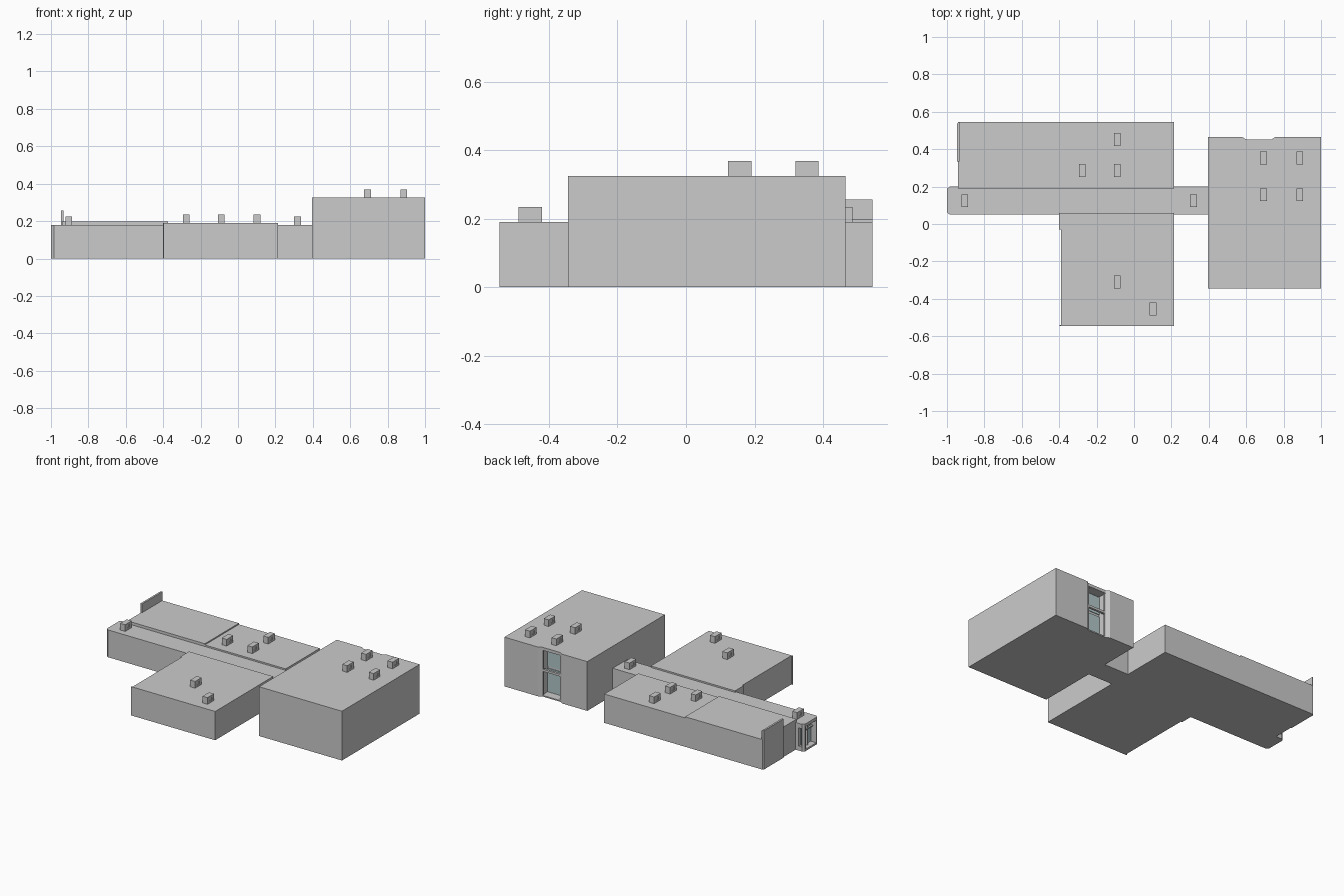
import bpy, bmesh

if "Cube" in bpy.data.objects:
    bpy.data.objects.remove(bpy.data.objects["Cube"])

glass_mat = bpy.data.materials.new("pale_glass")
glass_mat.diffuse_color = (0.45, 0.58, 0.6, 1)
glass_mat.use_nodes = True
glass_mat.node_tree.nodes["Principled BSDF"].inputs["Base Color"].default_value = glass_mat.diffuse_color


def prism(name, outline, z0, z1, mat=None):
    """Extrude a plan outline between two heights."""
    bm = bmesh.new()
    face = bm.faces.new([bm.verts.new((x, y, z0)) for x, y in outline])
    top = bmesh.ops.extrude_face_region(bm, geom=[face])["geom"]
    for v in top:
        if isinstance(v, bmesh.types.BMVert):
            v.co.z = z1
    bmesh.ops.recalc_face_normals(bm, faces=bm.faces)
    mesh = bpy.data.meshes.new(name)
    bm.to_mesh(mesh)
    bm.free()
    ob = bpy.data.objects.new(name, mesh)
    bpy.context.collection.objects.link(ob)
    if mat:
        mesh.materials.append(mat)
    return ob


def box(name, x0, x1, y0, y1, z0, z1, mat=None):
    return prism(name, [(x0, y0), (x1, y0), (x1, y1), (x0, y1)], z0, z1, mat)


def cut(target, *cutters):
    """Subtract each cutter and throw it away."""
    for c in cutters:
        mod = target.modifiers.new("cut", "BOOLEAN")
        mod.operation = "DIFFERENCE"
        mod.solver = "EXACT"
        mod.object = c
        bpy.context.view_layer.objects.active = target
        bpy.ops.object.modifier_apply(modifier=mod.name)
        bpy.data.objects.remove(c)


# tall hall with shallow splayed notch and entrance recess at the back
hall = prism("tall_hall", [(0.395, -0.345), (1, -0.345), (1, 0.465), (0.755, 0.465),
                           (0.735, 0.452), (0.6, 0.452), (0.578, 0.465), (0.395, 0.465)], 0, 0.325)
cut(hall, box("hall_recess", 0.6, 0.735, 0.39, 0.5, 0.008, 0.305))
box("hall_transom", 0.6, 0.735, 0.435, 0.45, 0.165, 0.18)
for x in (0.603, 0.732):
    box("hall_entrance_post", x - 0.003, x + 0.003, 0.44, 0.45, 0.008, 0.305)
box("hall_upper_glass", 0.6, 0.735, 0.392, 0.396, 0.18, 0.3, glass_mat)
box("hall_door_glass", 0.6, 0.735, 0.392, 0.396, 0.01, 0.165, glass_mat)

# long corridor with a glazed, chamfered west entrance
corridor = prism("corridor", [(-0.985, 0.05), (0.4, 0.05), (0.4, 0.2), (-0.985, 0.2),
                              (-1, 0.188), (-1, 0.062)], 0, 0.18)
cut(corridor, box("entry_recess", -1.1, -0.955, 0.07, 0.18, 0.012, 0.16),
    box("entry_side_window", -0.983, -0.962, 0.17, 0.3, 0.03, 0.15))
box("entry_glass", -0.962, -0.957, 0.072, 0.178, 0.014, 0.158, glass_mat)
box("entry_mullion", -0.975, -0.965, 0.122, 0.128, 0.012, 0.16)
box("entry_transom", -0.975, -0.965, 0.07, 0.18, 0.115, 0.122)

# rear wing in two roof heights, with an upright end wall
box("rear_wing_east", -0.375, 0.215, 0.19, 0.545, 0, 0.19)
box("rear_wing_west", -0.94, -0.375, 0.19, 0.545, 0, 0.198)
prism("rear_end_wall", [(-0.946, 0.335), (-0.934, 0.335), (-0.934, 0.545),
                        (-0.938, 0.545), (-0.946, 0.537)], 0, 0.256)

# front wing with a thicker wall beside the corridor
prism("front_wing", [(-0.39, -0.545), (0.215, -0.545), (0.215, 0.06), (-0.4, 0.06),
                     (-0.4, -0.03), (-0.39, -0.03)], 0, 0.19)
box("front_wing_corner_fin", -0.398, -0.39, -0.545, -0.54, 0, 0.19)

# rooftop units with recessed side grilles
units = {0.18: [(-0.905, 0.125), (0.318, 0.125)],
         0.19: [(-0.09, 0.452), (-0.277, 0.286), (-0.09, 0.286), (-0.09, -0.31), (0.102, -0.455)],
         0.325: [(x, y) for x in (0.693, 0.886) for y in (0.157, 0.353)]}
for z, spots in units.items():
    for x, y in spots:
        unit = box("roof_unit", x - 0.018, x + 0.018, y - 0.034, y + 0.034, z, z + 0.044)
        cut(unit, *[box("grille_recess", x + s * 0.02 - 0.006, x + s * 0.02 + 0.006,
                        y - 0.012, y + 0.012, z + 0.012, z + 0.032) for s in (-1, 1)])
